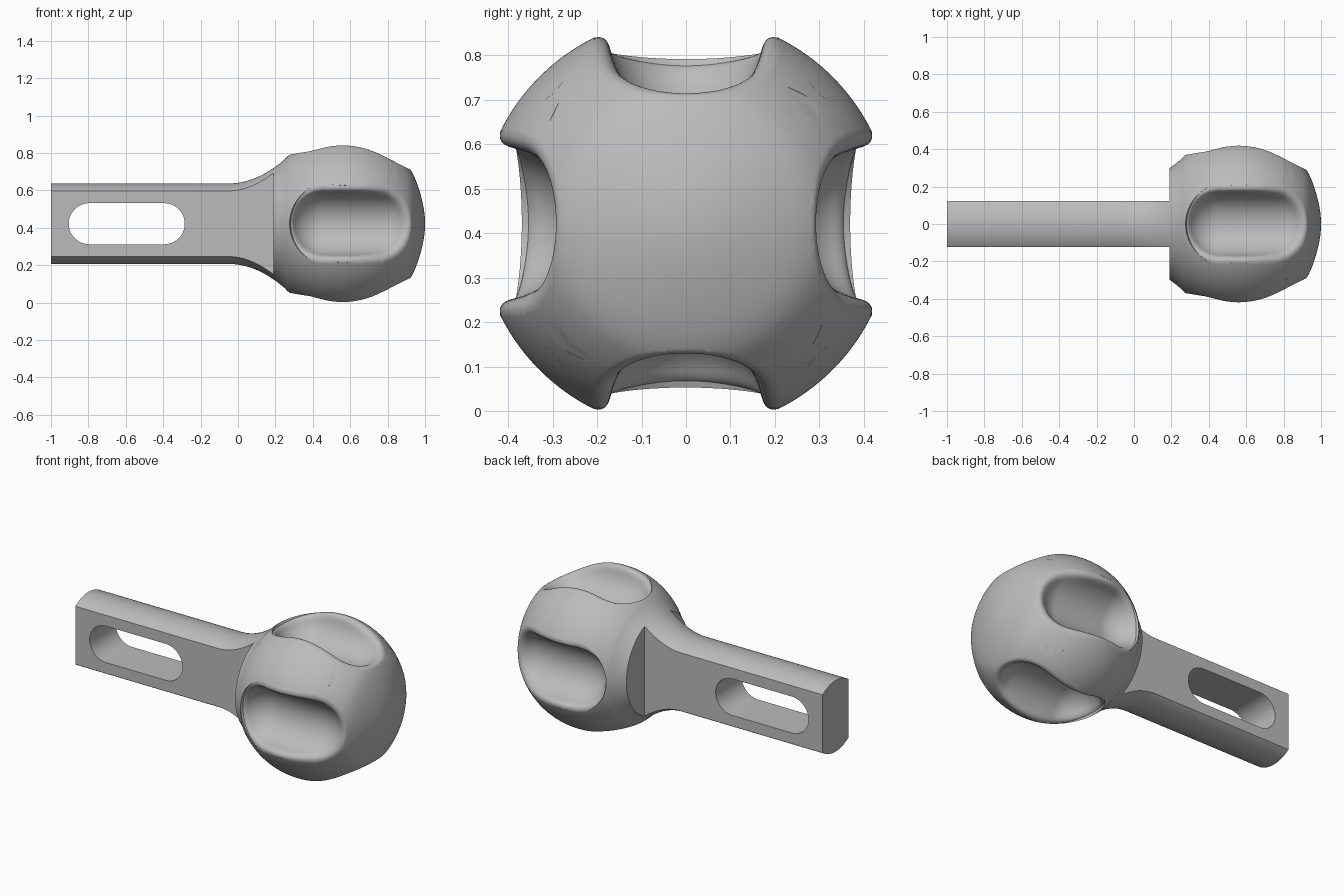
import bpy, bmesh, math
from mathutils import Vector, Matrix

cube = bpy.data.objects.get("Cube")
if cube:
    bpy.data.objects.remove(cube, do_unlink=True)

MID_Z = 0.422
BALL_X, BALL_R = 0.56, 0.466
SHANK_R = 0.215
SEGMENTS = 192

grey = bpy.data.materials.new("plain grey")
grey.use_nodes = True
colour = (0.5, 0.5, 0.5, 1)
grey.diffuse_color = colour
grey.node_tree.nodes["Principled BSDF"].inputs["Base Color"].default_value = colour


def make_object(name, bm):
    bmesh.ops.recalc_face_normals(bm, faces=bm.faces)
    mesh = bpy.data.meshes.new(name)
    bm.to_mesh(mesh)
    bm.free()
    obj = bpy.data.objects.new(name, mesh)
    bpy.context.collection.objects.link(obj)
    mesh.materials.append(grey)
    return obj


def bridge(bm, rings):
    for a, b in zip(rings, rings[1:]):
        for i in range(len(a)):
            j = (i + 1) % len(a)
            bm.faces.new((a[i], a[j], b[j], b[i]))


# Profile along x: round shank, flared neck, ball with a blunted end
def profile():
    points = [(-1, SHANK_R), (-0.5, SHANK_R)]
    for i in range(15):
        x = -0.05 + 0.3 * i / 14
        points.append((x, SHANK_R + 1.44 * (x + 0.05) ** 2))
    start = math.acos((0.265 - BALL_X) / BALL_R)
    for i in range(80):
        a = start * (1 - i / 80)
        x = BALL_X + BALL_R * math.cos(a)
        t = max(0, (x - 0.9) / (BALL_X + BALL_R - 0.9))
        points.append((x - 0.026 * t * t * (3 - 2 * t), BALL_R * math.sin(a)))
    return points


bm = bmesh.new()
rings = []
for x, r in profile():
    angles = [math.tau * i / SEGMENTS for i in range(SEGMENTS)]
    rings.append([bm.verts.new((x, r * math.cos(a), r * math.sin(a))) for a in angles])
bridge(bm, rings)
bm.faces.new(rings[0])
tip = bm.verts.new((1, 0, 0))
for i in range(SEGMENTS):
    bm.faces.new((rings[-1][i], rings[-1][(i + 1) % SEGMENTS], tip))
bmesh.ops.translate(bm, verts=bm.verts, vec=(0, 0, MID_Z))
handle = make_object("ball_handle", bm)

# Finger groove cutter: capsule hollow whose rim rolls softly onto the ball
GROOVE_R, GROOVE_AXIS, LIP = 0.172, 0.42, 0.05
GROOVE_X0, GROOVE_X1, EYE_Z = 0.45, 0.775, 0.7


def solid(p):
    dx = p.x - min(max(p.x, GROOVE_X0), GROOVE_X1)
    hollow = GROOVE_R - math.sqrt(dx * dx + p.y ** 2 + min(p.z - GROOVE_AXIS, 0) ** 2)
    skin = (p - Vector((BALL_X, 0, 0))).length - BALL_R - 0.001
    h = max(LIP - abs(hollow - skin), 0) / LIP
    return max(hollow, skin) + h * h * LIP / 4 < 0


def groove_point(x, a, slope):
    eye = Vector((x, 0, EYE_Z))
    ray = Vector((math.sin(slope) * math.cos(a), math.sin(slope) * math.sin(a),
                  -math.cos(slope)))
    low, high = 0.0, 0.6
    for _ in range(24):
        mid = (low + high) / 2
        if solid(eye + ray * mid):
            high = mid
        else:
            low = mid
    return eye + ray * low


# Stadium outline as (centre x, direction) pairs
outline = []
for x0, x1, start in ((GROOVE_X1, GROOVE_X0, -90), (GROOVE_X0, GROOVE_X1, 90)):
    outline += [(x0, math.radians(start + 180 * i / 32)) for i in range(33)]
    outline += [(x0 + (x1 - x0) * i / 12, math.radians(start + 180)) for i in range(1, 12)]


def groove_cutter(name, turn):
    b = bmesh.new()
    loops = []
    for k in range(37):
        part = 0.01 + 0.99 * k / 36
        loops.append([b.verts.new(groove_point(
            x, a, part * math.radians(36 - 10 * abs(math.cos(a))))) for x, a in outline])
    loops.append([b.verts.new((x + 0.3 * math.cos(a), 0.3 * math.sin(a), EYE_Z))
                  for x, a in outline])
    bridge(b, loops)
    b.faces.new(loops[0])
    b.faces.new(loops[-1])
    place = Matrix.Translation((0, 0, MID_Z)) @ Matrix.Rotation(turn, 4, "X")
    bmesh.ops.transform(b, matrix=place, verts=b.verts)
    return make_object(name, b)


# Block cutter for a shank flat, and the long through slot
def block(name, x0, x1, y0, y1):
    b = bmesh.new()
    bmesh.ops.create_cube(b, size=1)
    bmesh.ops.scale(b, verts=b.verts, vec=(x1 - x0, y1 - y0, 1))
    bmesh.ops.translate(b, verts=b.verts, vec=((x0 + x1) / 2, (y0 + y1) / 2, MID_Z))
    return make_object(name, b)


def slot(name, x0, x1, radius):
    b = bmesh.new()
    rim = []
    for centre, start in ((x1, -90), (x0, 90)):
        for i in range(25):
            a = math.radians(start + 180 * i / 24)
            rim.append(b.verts.new((centre + radius * math.cos(a), -0.3,
                                    MID_Z + radius * math.sin(a))))
    face = b.faces.new(rim)
    new = bmesh.ops.extrude_face_region(b, geom=[face])["geom"]
    bmesh.ops.translate(b, verts=[g for g in new if isinstance(g, bmesh.types.BMVert)],
                        vec=(0, 0.6, 0))
    return make_object(name, b)


cutters = [groove_cutter(side + "_groove_cutter", math.radians(90 * i))
           for i, side in enumerate(("top", "front", "bottom", "back"))]
cutters += [block("front_flat_cutter", -1.2, 0.19, -0.6, -0.124),
            block("back_flat_cutter", -1.2, 0.19, 0.124, 0.6),
            slot("slot_cutter", -0.795, -0.395, 0.11)]
bpy.context.view_layer.objects.active = handle
for cutter in cutters:
    mod = handle.modifiers.new(cutter.name, "BOOLEAN")
    mod.operation, mod.solver, mod.object = "DIFFERENCE", "EXACT", cutter
    bpy.ops.object.modifier_apply(modifier=mod.name)
    bpy.data.objects.remove(cutter, do_unlink=True)

bpy.ops.object.select_all(action="DESELECT")
handle.select_set(True)
bpy.ops.object.shade_smooth_by_angle(angle=math.radians(35))
